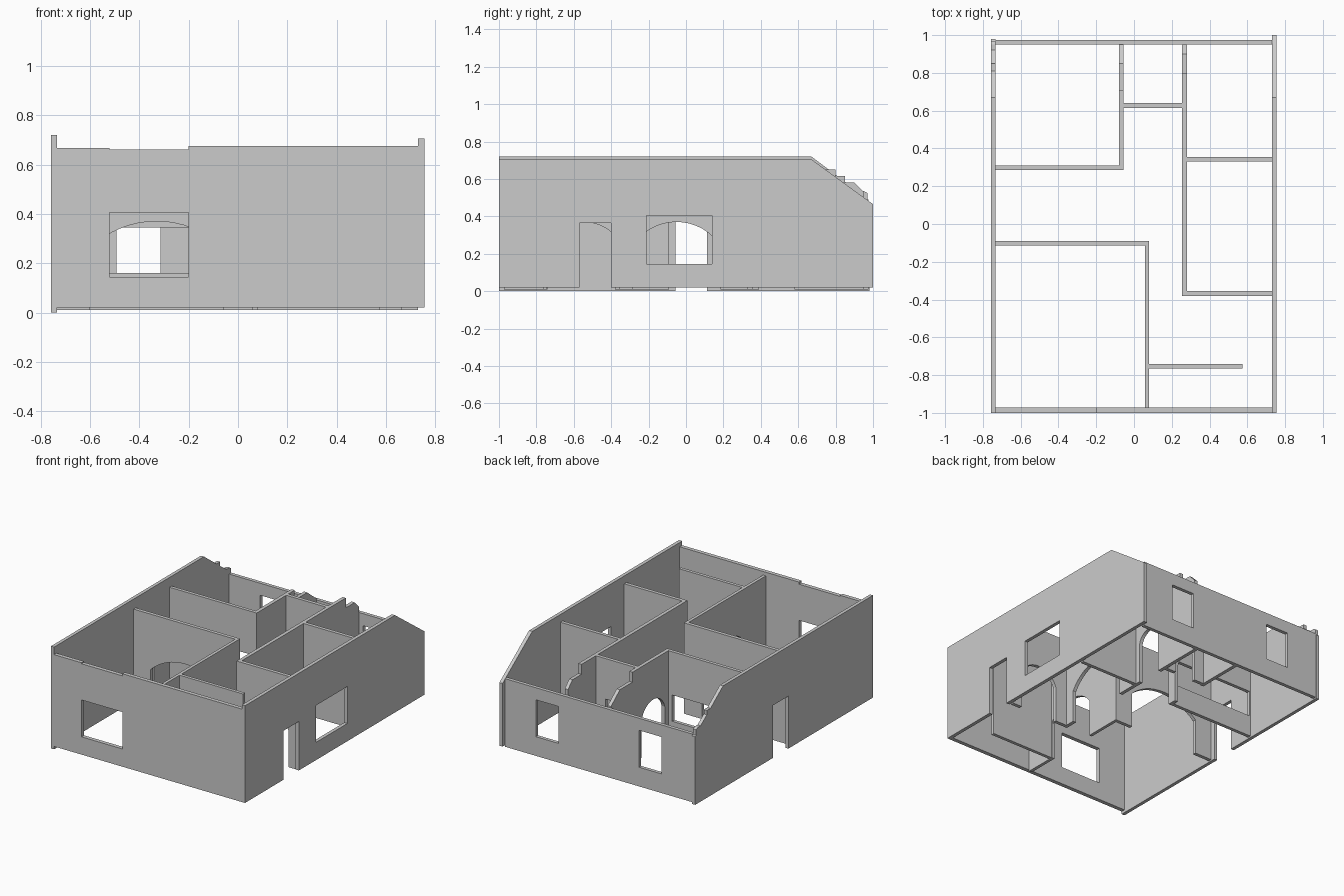
import bpy, bmesh, math
from mathutils import Matrix

if "Cube" in bpy.data.objects:
    bpy.data.objects.remove(bpy.data.objects["Cube"])


def doorway(a, b, spring, rise, z0):
    """Notch in the bottom edge: square when rise is 0, otherwise a round arch."""
    pts = [(a, z0), (a, spring)]
    if rise:
        h, c = (b - a) / 2, (a + b) / 2
        r = (h * h + rise * rise) / (2 * rise)
        half = math.asin(min(1, h / r))
        n = 16
        for i in range(1, n):
            t = -half + 2 * half * i / n
            pts.append((c + r * math.sin(t), spring + rise - r + r * math.cos(t)))
    return pts + [(b, spring), (b, z0)]


def wall(name, axis, u0, u1, v0, v1, z0, top, doors=(), windows=()):
    """Upright slab running along an axis; top is a height or a list of (u, z)."""
    outline = [(u0, z0)]
    for d in doors:
        outline += doorway(*d, z0)
    outline.append((u1, z0))
    tops = top if isinstance(top, list) else [(u0, top), (u1, top)]
    outline += tops[::-1]
    loops = [outline]
    for a, b, lo, hi in windows:
        loops.append([(a, lo), (b, lo), (b, hi), (a, hi)])

    # filled flat curve gives the holes, its extrusion the thickness
    cu = bpy.data.curves.new(name + "_outline", 'CURVE')
    cu.dimensions = '2D'
    cu.fill_mode = 'BOTH'
    cu.extrude = (v1 - v0) / 2
    for loop in loops:
        s = cu.splines.new('POLY')
        s.points.add(len(loop) - 1)
        for p, (u, z) in zip(s.points, loop):
            p.co = (u, z, 0, 1)
        s.use_cyclic_u = True
    tmp = bpy.data.objects.new(name + "_tmp", cu)
    bpy.context.collection.objects.link(tmp)
    dg = bpy.context.evaluated_depsgraph_get()
    me = bpy.data.meshes.new_from_object(tmp.evaluated_get(dg))
    bpy.data.objects.remove(tmp)
    bpy.data.curves.remove(cu)

    v = (v0 + v1) / 2
    if axis == 'x':
        m = Matrix(((1, 0, 0, 0), (0, 0, -1, v), (0, 1, 0, 0), (0, 0, 0, 1)))
    else:
        m = Matrix(((0, 0, 1, v), (1, 0, 0, 0), (0, 1, 0, 0), (0, 0, 0, 1)))
    me.transform(m)
    bm = bmesh.new()
    bm.from_mesh(me)
    bmesh.ops.remove_doubles(bm, verts=bm.verts, dist=1e-5)
    bmesh.ops.recalc_face_normals(bm, faces=bm.faces)
    for f in bm.faces:
        f.smooth = False
    bm.to_mesh(me)
    bm.free()
    me.name = name
    ob = bpy.data.objects.new(name, me)
    bpy.context.collection.objects.link(ob)
    return ob


IN = 0.65          # inner wall height
LO, HI = 0.145, 0.405  # window sill and head

# outer walls
wall("front_wall", 'x', -0.735, 0.732, -1.0, -0.972, 0.02,
     [(-0.735, 0.667), (-0.52, 0.667), (-0.52, 0.66), (-0.2, 0.66), (-0.2, 0.675), (0.732, 0.675)],
     windows=[(-0.52, -0.2, LO, HI)])
wall("back_wall", 'x', -0.735, 0.73, 0.95, 0.975, 0.01, 0.49,
     windows=[(-0.493, -0.315, LO, HI), (0.31, 0.488, LO, HI)])
wall("left_wall", 'y', -1.0, 0.98, -0.758, -0.734, 0.0,
     [(-1.0, 0.72), (0.67, 0.72), (0.81, 0.615), (0.85, 0.615), (0.85, 0.585),
      (0.92, 0.535), (0.95, 0.535), (0.97, 0.525), (0.97, 0.485), (0.98, 0.48)],
     doors=[(-0.057, 0.112, 0.37, 0)])
wall("right_wall", 'y', -1.0, 1.0, 0.73, 0.755, 0.02,
     [(-1.0, 0.705), (0.67, 0.705), (1.0, 0.465)],
     doors=[(-0.57, -0.40, 0.365, 0)], windows=[(-0.21, 0.14, LO, HI)])

# left side rooms
wall("kitchen_wall", 'x', -0.735, -0.055, 0.287, 0.311, 0.01, IN,
     windows=[(-0.725, -0.11, 0.16, 0.345)])
wall("kitchen_side_wall", 'y', 0.311, 0.95, -0.08, -0.055, 0.01,
     [(0.311, IN), (0.71, IN), (0.71, 0.58), (0.85, 0.58), (0.95, 0.5)],
     doors=[(0.35, 0.61, 0.27, 0.1)])
wall("living_back_wall", 'x', -0.735, 0.08, -0.115, -0.09, 0.01, IN,
     doors=[(-0.60, -0.06, 0.26, 0.11)])
wall("living_side_wall", 'y', -0.972, -0.115, 0.058, 0.08, 0.01, IN,
     doors=[(-0.74, -0.36, 0.275, 0.095)])

# right side rooms
wall("corridor_wall", 'y', -0.38, 0.95, 0.255, 0.28, 0.01,
     [(-0.38, IN), (0.8, IN), (0.8, 0.58), (0.9, 0.58), (0.95, 0.53)],
     doors=[(-0.285, 0.185, 0.24, 0.13), (0.39, 0.58, 0.29, 0.08)])
wall("bedroom_divider", 'x', 0.28, 0.73, 0.33, 0.355, 0.01, IN)
wall("bedroom_front_wall", 'x', 0.28, 0.73, -0.38, -0.355, 0.01, IN,
     doors=[(0.37, 0.66, 0.265, 0.105)])
wall("bath_wall", 'x', -0.055, 0.255, 0.615, 0.64, 0.01, IN,
     doors=[(0.02, 0.18, 0.365, 0)])
wall("entry_screen", 'x', 0.08, 0.575, -0.765, -0.742, 0.01, IN)
